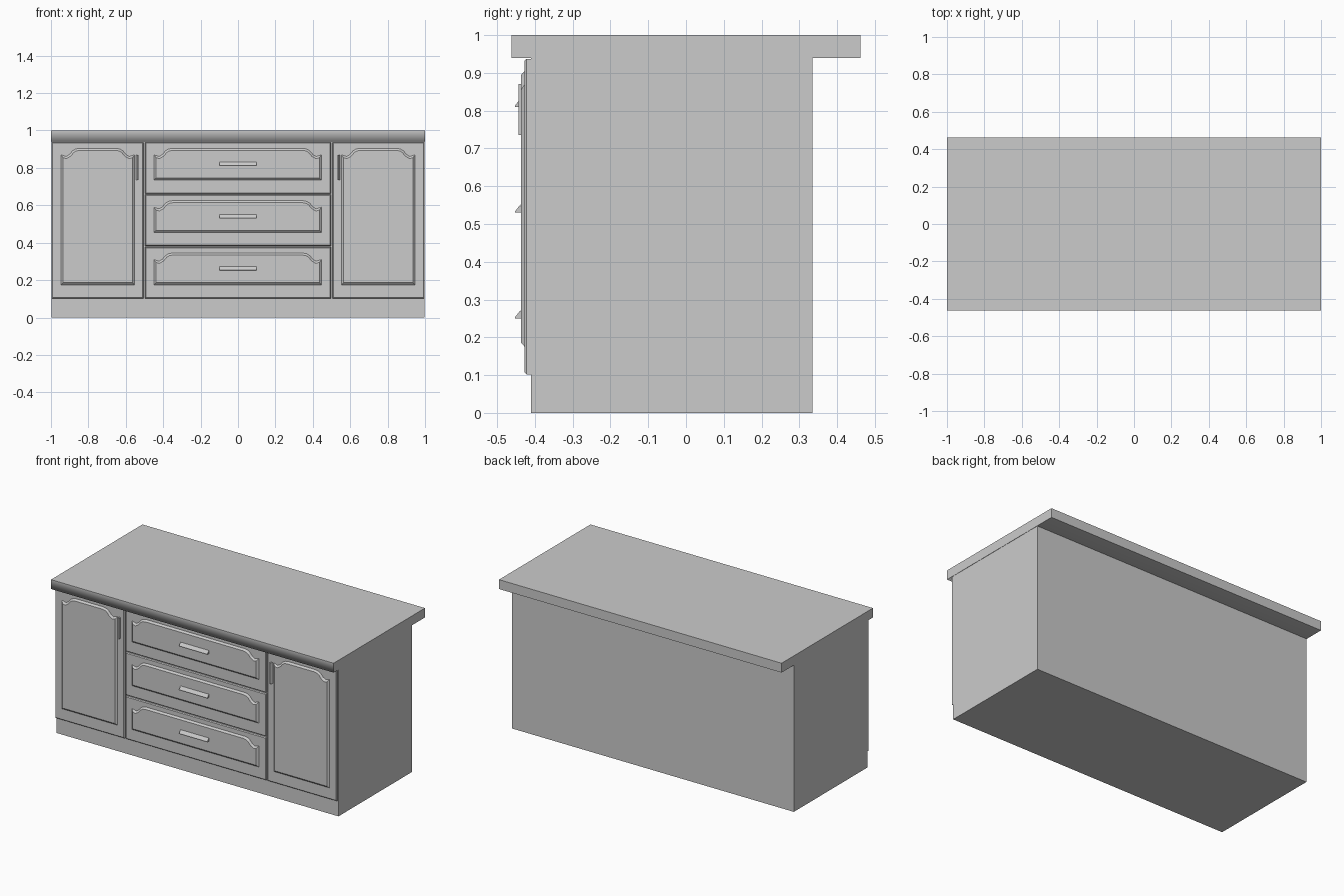
import bpy
import bmesh

cube = bpy.data.objects.get("Cube")
if cube:
    bpy.data.objects.remove(cube, do_unlink=True)

GREY = (0.6, 0.6, 0.6, 1)
mat = bpy.data.materials.new("plain grey")
mat.use_nodes = True
mat.diffuse_color = GREY
mat.node_tree.nodes["Principled BSDF"].inputs["Base Color"].default_value = GREY


def finish(name, bm):
    bmesh.ops.recalc_face_normals(bm, faces=bm.faces)
    mesh = bpy.data.meshes.new(name)
    bm.to_mesh(mesh)
    bm.free()
    mesh.materials.append(mat)
    obj = bpy.data.objects.new(name, mesh)
    bpy.context.collection.objects.link(obj)
    return obj


def prism(name, outline, along, start, end):
    """Extrude a closed outline along one axis (outline uses the other two)."""
    bm = bmesh.new()
    axis = "xyz".index(along)

    def place(p, d):
        co = list(p)
        co.insert(axis, d)
        return co

    face = bm.faces.new([bm.verts.new(place(p, start)) for p in outline])
    grown = bmesh.ops.extrude_face_region(bm, geom=[face])["geom"]
    for v in grown:
        if isinstance(v, bmesh.types.BMVert):
            v.co[axis] = end
    return finish(name, bm)


def raised(name, outline, back, front, slope, rise):
    """Plate facing -y whose front edge is chamfered by an inset."""
    bm = bmesh.new()
    face = bm.faces.new([bm.verts.new((x, front, z)) for x, z in outline])
    face.normal_update()
    if face.normal.y > 0:
        face.normal_flip()
    rim = list(face.edges)
    bmesh.ops.inset_region(bm, faces=[face], thickness=slope, depth=rise,
                           use_even_offset=True, use_boundary=True)
    rim = [e for e in bm.edges if e.is_boundary]
    sides = bmesh.ops.extrude_edge_only(bm, edges=rim)["geom"]
    for v in sides:
        if isinstance(v, bmesh.types.BMVert):
            v.co.y = back
    return finish(name, bm)


def rect(a0, a1, b0, b1):
    return [(a0, b0), (a1, b0), (a1, b1), (a0, b1)]


def arched(x0, x1, z0, z1):
    """Rectangle with a raised top reached by an S-shaped shoulder."""
    s = [(0, -0.035), (0.028, -0.044), (0.045, -0.034),
         (0.062, -0.014), (0.078, -0.004), (0.1, 0)]
    return ([(x0, z0)] + [(x0 + d, z1 + h) for d, h in s]
            + [(x1 - d, z1 + h) for d, h in reversed(s)] + [(x1, z0)])


# Carcass and plinth
prism("cabinet_body", rect(-0.41, 0.335, 0, 0.94), "x", -0.998, 0.998)

# Worktop, its front edge shaded softly into the underside
top = prism("worktop", rect(-0.462, 0.462, 0.94, 1), "x", -1, 1)
bm = bmesh.new()
bm.from_mesh(top.data)
for f in bm.faces:
    f.smooth = f.normal.y < -0.5 or f.normal.z < -0.5
for e in bm.edges:
    e.smooth = all(f.smooth for f in e.link_faces)
bm.to_mesh(top.data)
bm.free()

# Three drawers with arched panels and wedge pulls
for i, level in enumerate(("bottom", "middle", "top")):
    z = 0.102 + i * 0.28
    raised(level + "_drawer", rect(-0.497, 0.497, z, z + 0.275),
           -0.405, -0.422, 0.005, 0.005)
    raised(level + "_drawer_panel", arched(-0.45, 0.446, z + 0.073, z + 0.803 - 0.56 + 0.56 - 0.56),
           -0.425, -0.427, 0.011, 0.01)
    g = z + 0.708 - 0.56
    prism(level + "_drawer_handle",
          [(-0.435, g), (-0.453, g), (-0.453, g + 0.003), (-0.438, g + 0.022)],
          "x", -0.1, 0.1)

# Doors with arched panels and slim upright pulls
for side, s in (("left", 1), ("right", -1)):
    raised(side + "_door", rect(*sorted((s * 0.505, s * 0.996)), 0.102, 0.937),
           -0.405, -0.422, 0.005, 0.005)
    raised(side + "_door_panel", arched(*sorted((s * 0.553, s * 0.947)), 0.175, 0.905),
           -0.425, -0.427, 0.011, 0.01)
    prism(side + "_door_handle",
          [(s * 0.533, -0.425), (s * 0.533, -0.443),
           (s * 0.537, -0.443), (s * 0.546, -0.425)],
          "z", 0.735, 0.87)
